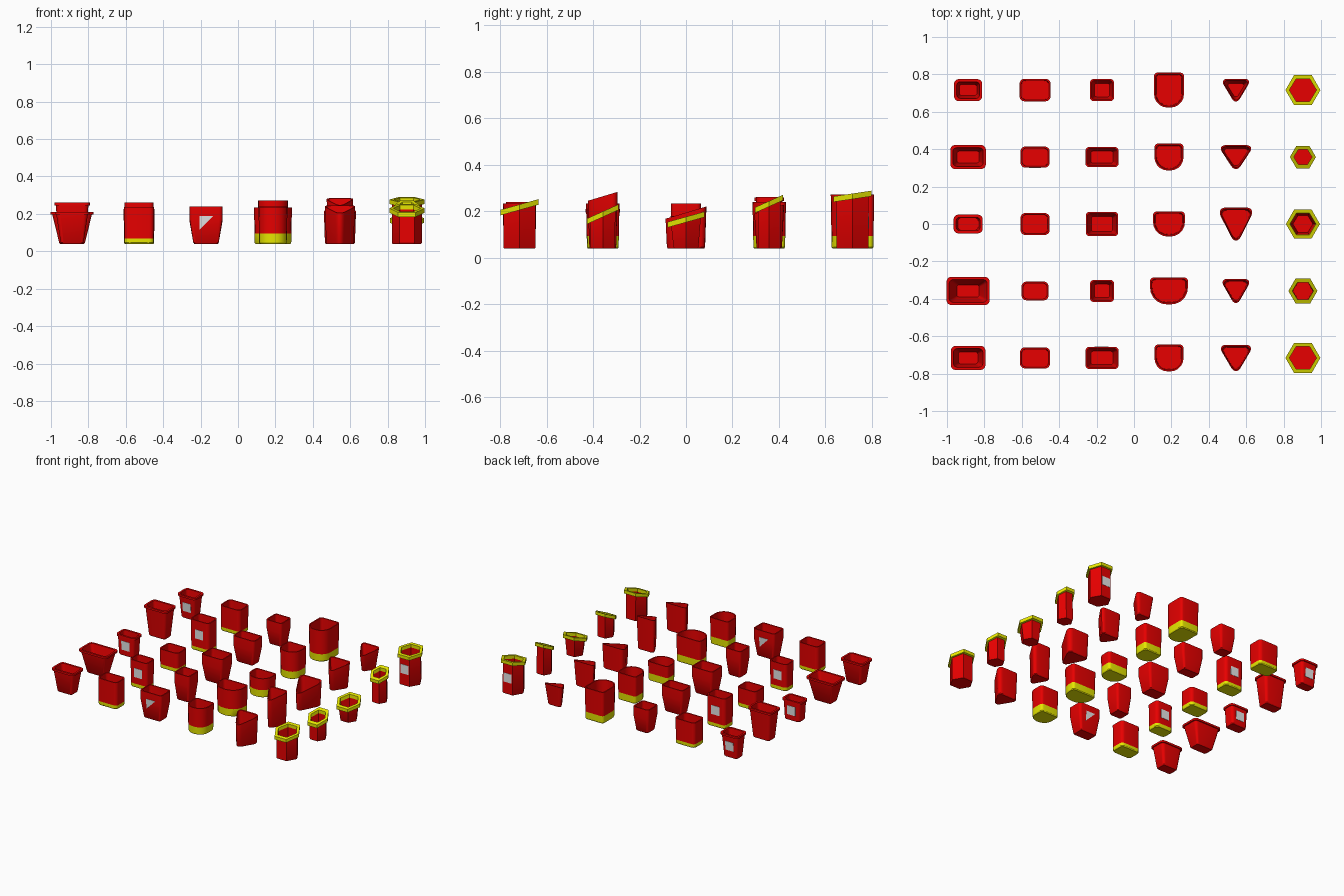
import bpy, bmesh, math
from mathutils import Vector

cube = bpy.data.objects.get("Cube")
if cube:
    bpy.data.objects.remove(cube, do_unlink=True)


def material(name, rgb):
    m = bpy.data.materials.new(name)
    m.use_nodes = True
    m.diffuse_color = (*rgb, 1)
    m.node_tree.nodes["Principled BSDF"].inputs["Base Color"].default_value = (*rgb, 1)
    return m


MATERIALS = [material("red", (0.8, 0, 0)),
             material("yellow", (0.8, 0.8, 0)),
             material("light grey", (0.8, 0.8, 0.8))]
RED, YELLOW, GREY = range(3)
BASE, WALL, STEP = 0.04, 0.008, 0.358


def finish(bm, name, location):
    bmesh.ops.recalc_face_normals(bm, faces=bm.faces)
    mesh = bpy.data.meshes.new(name)
    bm.to_mesh(mesh)
    bm.free()
    for m in MATERIALS:
        mesh.materials.append(m)
    mesh.shade_smooth()
    mesh.set_sharp_from_angle(angle=math.radians(32))
    obj = bpy.data.objects.new(name, mesh)
    obj.location = location
    bpy.context.collection.objects.link(obj)


def rounded(corners, steps=5):
    """Outline from (x, y, cut) corners, fitted to a unit square."""
    pts = []
    for i, (x, y, cut) in enumerate(corners):
        c = Vector((x, y))
        if not cut:
            pts.append(c)
            continue
        a, b = (c + (Vector(corners[(i + s) % len(corners)][:2]) - c).normalized() * cut
                for s in (-1, 1))
        for j in range(steps + 1):
            t = j / steps
            wa, wc, wb = (1 - t) ** 2, 1.414 * t * (1 - t), t * t
            pts.append((a * wa + c * wc + b * wb) / (wa + wc + wb))
    lo = [min(p[k] for p in pts) for k in (0, 1)]
    hi = [max(p[k] for p in pts) for k in (0, 1)]
    return [[(p[k] - lo[k]) / (hi[k] - lo[k]) - 0.5 for k in (0, 1)] for p in pts]


def rectangle(w, d, back, front):
    return rounded([(-w / 2, -d / 2, front), (w / 2, -d / 2, front),
                    (w / 2, d / 2, back), (-w / 2, d / 2, back)])


def loft(name, location, outline, rings):
    """Rings are (width, depth, height, slope, material of the band below)."""
    bm = bmesh.new()
    loops = [[bm.verts.new((x * w, y * d, z + slope * y * d)) for x, y in outline]
             for w, d, z, slope, _ in rings]
    n = len(outline)
    for a, b, ring in zip(loops, loops[1:], rings[1:]):
        for i in range(n):
            j = (i + 1) % n
            bm.faces.new((a[i], a[j], b[j], b[i])).material_index = ring[4]
    bm.faces.new(loops[0]).material_index = rings[0][4]
    bm.faces.new(loops[-1]).material_index = rings[-1][4]
    finish(bm, name, location)


def bucket(name, location, outline, w, d, top, foot, band=0, lip=0, lip_height=0.014,
           shoulder=None, slope=0, lip_mat=RED):
    """Hollow bucket; foot is the bottom size, w and d the size over the lip."""
    fw, fd = foot
    bw, bd = w - 2 * lip, d - 2 * lip
    foot_mat = YELLOW if band else RED
    under = top - lip_height

    def size(z):
        if shoulder:
            t = min(1, (z - BASE) / (shoulder - BASE))
        else:
            t = (z - BASE) / (top - BASE)
        return fw + (bw - fw) * t, fd + (bd - fd) * t

    rings = [(fw - 0.008, fd - 0.008, BASE, 0, foot_mat),
             (*size(BASE + 0.006), BASE + 0.006, 0, foot_mat)]
    if band:
        rings.append((*size(BASE + band), BASE + band, 0, YELLOW))
    if shoulder:
        rings.append((bw, bd, shoulder, 0, RED))
    if lip:
        rings += [(*size(under), under, slope, RED), (w, d, under, slope, lip_mat)]
    t = 2 * WALL
    rings += [(w, d, top, slope, lip_mat),
              (bw - t, bd - t, top, slope, lip_mat)]
    if lip:
        iw, idepth = size(under)
        rings.append((iw - t, idepth - t, under, slope, lip_mat))
    if shoulder:
        rings.append((bw - t, bd - t, shoulder, 0, RED))
    rings.append((fw - t, fd - t, BASE + 0.01, 0, RED))
    loft(name, location, outline, rings)
    return size


def plates(name, location, size, shape):
    """Thin plates that follow the front and back walls."""
    for side, place in ((-1, "front"), (1, "back")):
        bm = bmesh.new()
        inner, outer = ([bm.verts.new((-side * x, side * (size(z)[1] / 2 + off), z))
                         for x, z in shape] for off in (-0.002, 0.002))
        bm.faces.new(inner)
        bm.faces.new(outer)
        for i in range(len(shape)):
            j = (i + 1) % len(shape)
            bm.faces.new((inner[i], inner[j], outer[j], outer[i]))
        for f in bm.faces:
            f.material_index = GREY
        finish(bm, f"{name}_{place}", location)


def square(z, half=0.033):
    return [(-half, z - half), (half, z - half), (half, z + half), (-half, z + half)]


def spot(col, row):
    return (-0.887 + STEP * col, STEP * (row - 2), 0)


# Tapered buckets with a lip: width, depth, height, foot width, foot depth
TAPERED = [(.185, .128, .21, .12, .08), (.23, .15, .21, .135, .08), (.155, .1, .19, .125, .08),
           (.19, .128, .26, .135, .08), (.15, .117, .215, .11, .075)]
for row, (w, d, top, fw, fd) in enumerate(TAPERED):
    size = bucket(f"tapered_bucket_{row}", spot(0, row), rectangle(w, d, .025, .025),
                  w, d, top, (fw, fd), lip=.006)
    if row in (2, 4):
        plates(f"tapered_label_{row}", spot(0, row), size, square(BASE + .5 * (top - BASE)))

# Straight buckets with a yellow foot
STRAIGHT = [(.16, .112, .237), (.144, .1, .238), (.155, .117, .18), (.155, .112, .262),
            (.165, .12, .225)]
for row, (w, d, top) in enumerate(STRAIGHT):
    size = bucket(f"straight_bucket_{row}", spot(1, row), rectangle(w, d, .025, .025),
                  w, d, top, (w - .004, d - .004), band=.028)
    if row in (1, 3):
        plates(f"straight_label_{row}", spot(1, row), size, square(BASE + .55 * (top - BASE)))

# Shouldered buckets with a narrow foot
SHOULDERED = [(.176, .117, .24), (.128, .117, .24), (.172, .128, .235), (.176, .107, .23),
              (.128, .117, .22)]
for row, (w, d, top) in enumerate(SHOULDERED):
    size = bucket(f"shouldered_bucket_{row}", spot(2, row), rectangle(w, d, .018, .018),
                  w, d, top, (w * .76, d * .75), shoulder=top - .07)
    if row == 0:
        plates("pennant", spot(2, row), size, [(-.035, .115), (.04, .19), (-.035, .19)])

# Round-fronted buckets with a tall yellow foot
ROUND = [(.155, .144, .235), (.203, .144, .235), (.17, .134, .18), (.155, .144, .24),
         (.16, .187, .272)]
for row, (w, d, top) in enumerate(ROUND):
    bucket(f"round_bucket_{row}", spot(3, row), rectangle(w, d, .02, w * .45),
           w, d, top, (w - .008, d - .008), band=.055)

# Three-sided buckets with a sloping rim: width, depth, height, foot scale
THREE_SIDED = [(.16, .14, .225, .92), (.142, .128, .265, .9), (.172, .176, .195, .93),
               (.162, .128, .21, .85), (.139, .121, .18, .72)]
triangle = rounded([(0, -1, .5), (1, .7, .45), (-1, .7, .45)])
for row, (w, d, top, k) in enumerate(THREE_SIDED):
    bucket(f"three_sided_bucket_{row}", spot(4, row), triangle,
           w, d, top, (w * k, d * k), slope=.3)

# Six-sided buckets with a sloping yellow rim: width, height, slope, foot scale
SIX_SIDED = [(.187, .23, .28, .86), (.155, .2, .45, .79), (.182, .177, .28, .67),
             (.139, .245, .45, .82), (.187, .277, .15, .86)]
hexagon = rounded([(math.cos(i * math.pi / 3), math.sin(i * math.pi / 3), 0) for i in range(6)])
for row, (w, top, slope, k) in enumerate(SIX_SIDED):
    d = w * .866
    size = bucket(f"six_sided_bucket_{row}", spot(5, row), hexagon, w, d, top,
                  (w * k, d * k), lip=.013, lip_height=.024, slope=slope, lip_mat=YELLOW)
    if row == 4:
        plates("six_sided_label", spot(5, row), size, square(.16))
